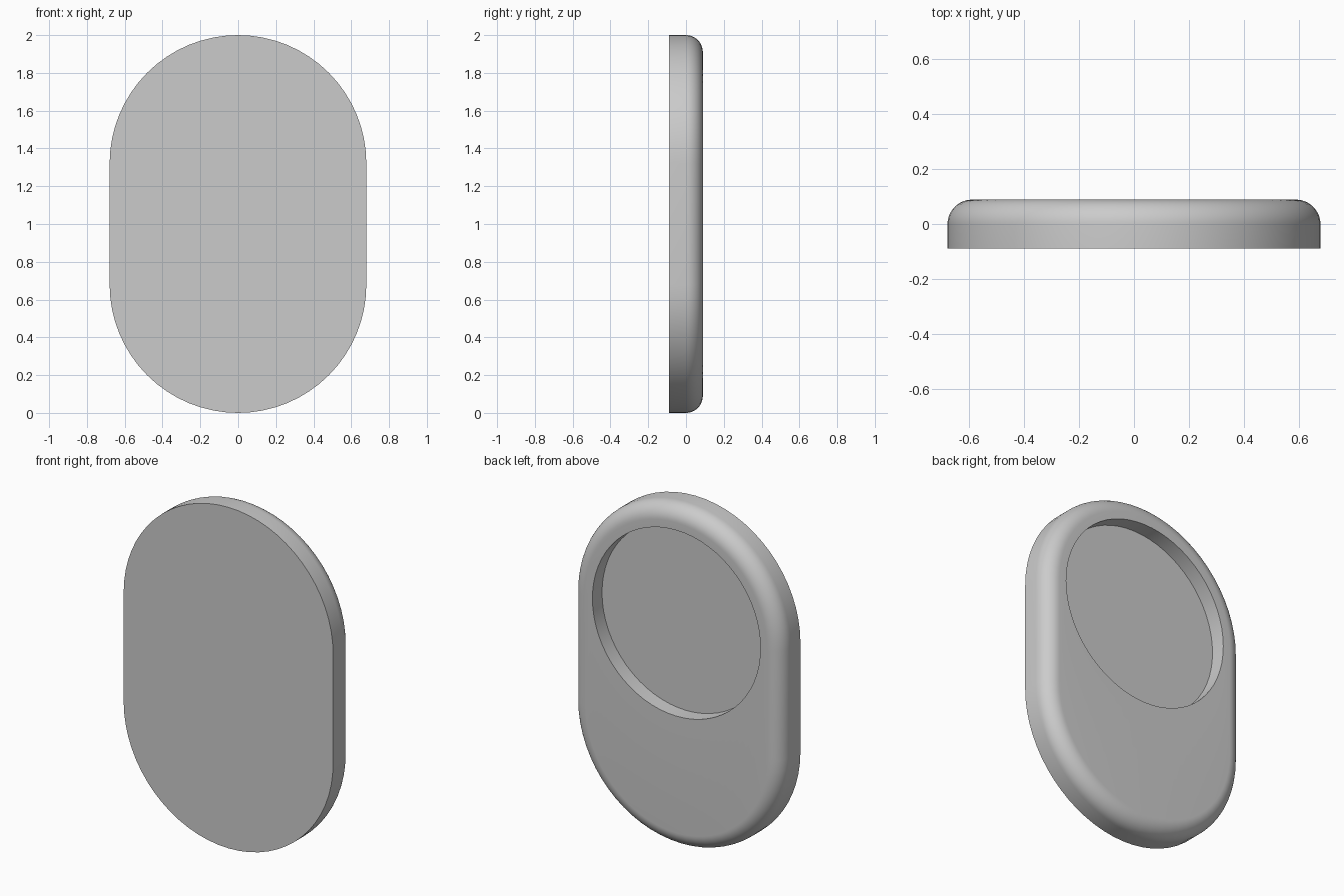
import bpy, bmesh, math

cube = bpy.data.objects.get("Cube")
if cube:
    bpy.data.objects.remove(cube, do_unlink=True)

SEG = 32            # segments per half circle
RADIUS = 0.68       # outer half width
TOP = 1.32          # centre height of the upper arc
STRAIGHT = 0.64     # length of the straight sides
HALF = 0.089        # half thickness
FILLET = 0.09       # rounding of the back rim
POCKET = 0.545      # pocket radius

# One grey material
grey = bpy.data.materials.new("plain grey")
grey.use_nodes = True
colour = (0.6, 0.6, 0.6, 1)
grey.diffuse_color = colour
grey.node_tree.nodes["Principled BSDF"].inputs["Base Color"].default_value = colour

bm = bmesh.new()


def ring(radius, straight, y):
    """Capsule outline in the xz plane; straight = 0 gives a circle."""
    verts = []
    for start, z in ((0, TOP), (math.pi, TOP - straight)):
        for i in range(SEG + 1):
            a = start + math.pi * i / SEG
            verts.append(bm.verts.new((radius * math.cos(a), y, z + radius * math.sin(a))))
    return verts


# Outer wall, rounded back rim, flat back, then the pocket wall
rings = [ring(RADIUS, STRAIGHT, -HALF)]
for k in range(13):
    a = math.pi / 2 * k / 12
    inset = FILLET * (1 - math.cos(a))
    rings.append(ring(RADIUS - inset, STRAIGHT, HALF - FILLET * (1 - math.sin(a))))
rings.append(ring(POCKET, 0, HALF))
rings.append(ring(POCKET, 0, 0))

for lower, upper in zip(rings, rings[1:]):
    n = len(lower)
    for i in range(n):
        j = (i + 1) % n
        bm.faces.new((lower[i], lower[j], upper[j], upper[i]))

# Front face and pocket floor
bm.faces.new(rings[0])
bm.faces.new(rings[-1])
bmesh.ops.remove_doubles(bm, verts=bm.verts, dist=1e-5)
bmesh.ops.recalc_face_normals(bm, faces=bm.faces)

mesh = bpy.data.meshes.new("capsule_plate")
bm.to_mesh(mesh)
bm.free()
mesh.materials.append(grey)
plate = bpy.data.objects.new("capsule_plate", mesh)
bpy.context.collection.objects.link(plate)

# Smooth curves, crisp front edge and pocket edges
bpy.ops.object.select_all(action="DESELECT")
plate.select_set(True)
bpy.context.view_layer.objects.active = plate
bpy.ops.object.shade_smooth_by_angle(angle=math.radians(35))
